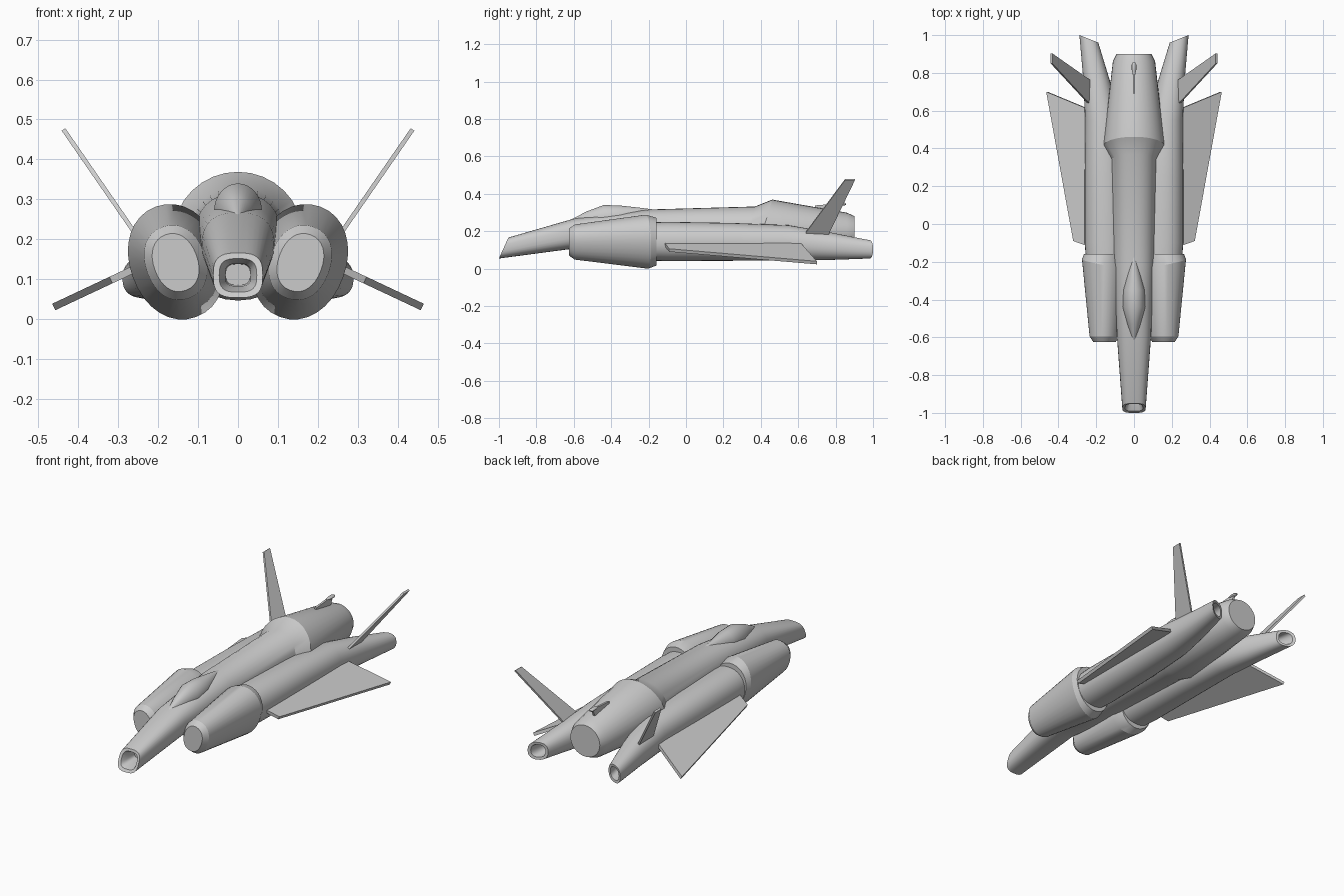
import bpy, bmesh, math
from mathutils import Vector

N = 32  # sides of every round section


def finish(name, bm, mirror=False):
    bmesh.ops.recalc_face_normals(bm, faces=bm.faces)
    me = bpy.data.meshes.new(name)
    bm.to_mesh(me)
    bm.free()
    me.shade_smooth()
    me.set_sharp_from_angle(angle=math.radians(24))
    ob = bpy.data.objects.new(name, me)
    bpy.context.collection.objects.link(ob)
    if mirror:
        ob.modifiers.new("Mirror", 'MIRROR').use_mirror_merge = False
    return ob


def loft(name, sections, tilt=0.0, mirror=False):
    """Skin rounded sections: (y, cx, cz, half_w, half_h, roundness, shear_x, shear_z)."""
    bm = bmesh.new()
    rings = []
    ct, st = math.cos(tilt), math.sin(tilt)
    for y, cx, cz, hw, hh, p, sx, sz in sections:
        ring = []
        for i in range(N):
            a = 2 * math.pi * i / N
            c, s = math.cos(a), math.sin(a)
            u = hw * math.copysign(abs(c) ** (2 / p), c)
            v = hh * math.copysign(abs(s) ** (2 / p), s)
            dx, dz = u * ct + v * st, v * ct - u * st
            ring.append(bm.verts.new((cx + dx, y + sx * dx + sz * dz, cz + dz)))
        rings.append(ring)
    for r0, r1 in zip(rings, rings[1:]):
        for i in range(N):
            j = (i + 1) % N
            bm.faces.new((r0[i], r0[j], r1[j], r1[i]))
    bm.faces.new(rings[0])
    bm.faces.new(rings[-1])
    return finish(name, bm, mirror)


def plate(name, pts, thickness, mirror=False):
    """Flat panel of even thickness through a planar outline."""
    bm = bmesh.new()
    p = [Vector(q) for q in pts]
    off = (p[1] - p[0]).cross(p[2] - p[0]).normalized() * thickness / 2
    a = [bm.verts.new(q + off) for q in p]
    b = [bm.verts.new(q - off) for q in p]
    bm.faces.new(a)
    bm.faces.new(b[::-1])
    for i in range(len(p)):
        j = (i + 1) % len(p)
        bm.faces.new((a[i], b[i], b[j], a[j]))
    return finish(name, bm, mirror)


# Central body: hollow slanted nose, long spine, flared rear cowling
loft("fuselage", [
    (-0.88, 0, 0.112, 0.030, 0.026, 3.2, 0, 0),
    (-0.93, 0, 0.111, 0.032, 0.028, 3.2, 0, 0.2),
    (-0.972, 0, 0.110, 0.047, 0.042, 3.0, 0, 0.45),
    (-0.975, 0, 0.110, 0.062, 0.056, 3.0, 0, 0.45),
    (-0.60, 0, 0.187, 0.090, 0.080, 2.5, 0, 0),
    (-0.45, 0, 0.190, 0.097, 0.097, 2.4, 0, 0),
    (-0.20, 0, 0.198, 0.110, 0.118, 2.3, 0, 0),
    (0.335, 0, 0.197, 0.121, 0.135, 2.2, 0, 0.25),
    (0.412, 0, 0.208, 0.163, 0.161, 2.0, 0, 0.31),
    (0.86, 0, 0.193, 0.112, 0.106, 2.0, 0, 0),
    (0.90, 0, 0.193, 0.092, 0.088, 2.0, 0, 0),
])

# Teardrop canopy hump
loft("canopy", [
    (-0.62, 0, 0.24, 0.010, 0.020, 2, 0, 0),
    (-0.53, 0, 0.26, 0.036, 0.046, 2, 0, 0),
    (-0.44, 0, 0.27, 0.060, 0.070, 2, 0, 0),
    (-0.35, 0, 0.275, 0.057, 0.062, 2, 0, 0),
    (-0.25, 0, 0.28, 0.034, 0.046, 2, 0, 0),
    (-0.17, 0, 0.28, 0.012, 0.036, 2, 0, 0),
])

# Tilted side nacelles with bevelled front and rear collar
loft("side_nacelle", [
    (-0.625, 0.156, 0.142, 0.055, 0.074, 2.2, 0, 0),
    (-0.595, 0.156, 0.142, 0.075, 0.095, 2.2, 0, 0),
    (-0.21, 0.155, 0.144, 0.115, 0.147, 2.1, 0.2, -0.06),
    (-0.158, 0.157, 0.144, 0.103, 0.130, 2.1, 0, 0),
], tilt=math.radians(20), mirror=True)

# Long booms behind the nacelles, hollow at the outlet
loft("side_boom", [
    (-0.30, 0.150, 0.145, 0.095, 0.098, 2.2, 0, 0),
    (-0.10, 0.151, 0.145, 0.110, 0.105, 2.2, 0, 0),
    (0.25, 0.156, 0.143, 0.105, 0.101, 2.2, 0, 0),
    (0.55, 0.167, 0.138, 0.092, 0.094, 2.2, 0, 0),
    (0.76, 0.198, 0.121, 0.070, 0.075, 2.2, 0, 0),
    (0.98, 0.239, 0.103, 0.050, 0.049, 2.4, 0.4, 0),
    (0.978, 0.239, 0.103, 0.036, 0.035, 2.4, 0.4, 0),
    (0.89, 0.224, 0.108, 0.029, 0.029, 2.4, 0, 0),
], mirror=True)


# Drooped wings
def wing_z(x):
    return 0.03 + 0.47 * (0.463 - x)


plate("wing", [(x, y, wing_z(x)) for x, y in
               [(0.22, -0.125), (0.318, -0.09), (0.461, 0.70), (0.22, 0.60)]],
      0.018, mirror=True)


# Swept canted tail fins
def fin_x(z):
    return 0.24 + (z - 0.19) * 0.69


plate("tail_fin", [(fin_x(z), y, z) for y, z in
                   [(0.62, 0.15), (0.645, 0.20), (0.85, 0.475), (0.903, 0.475), (0.765, 0.19), (0.75, 0.15)]],
      0.011, mirror=True)

# Small dorsal fin with a rounded tip pod
plate("dorsal_fin", [(0, 0.69, 0.31), (0, 0.69, 0.338), (0, 0.84, 0.35), (0, 0.81, 0.28)], 0.012)
loft("dorsal_fin_pod", [
    (0.79, 0, 0.345, 0.006, 0.004, 2, 0, 0),
    (0.815, 0, 0.345, 0.012, 0.008, 2, 0, 0),
    (0.845, 0, 0.345, 0.012, 0.008, 2, 0, 0),
    (0.855, 0, 0.345, 0.007, 0.004, 2, 0, 0),
])
